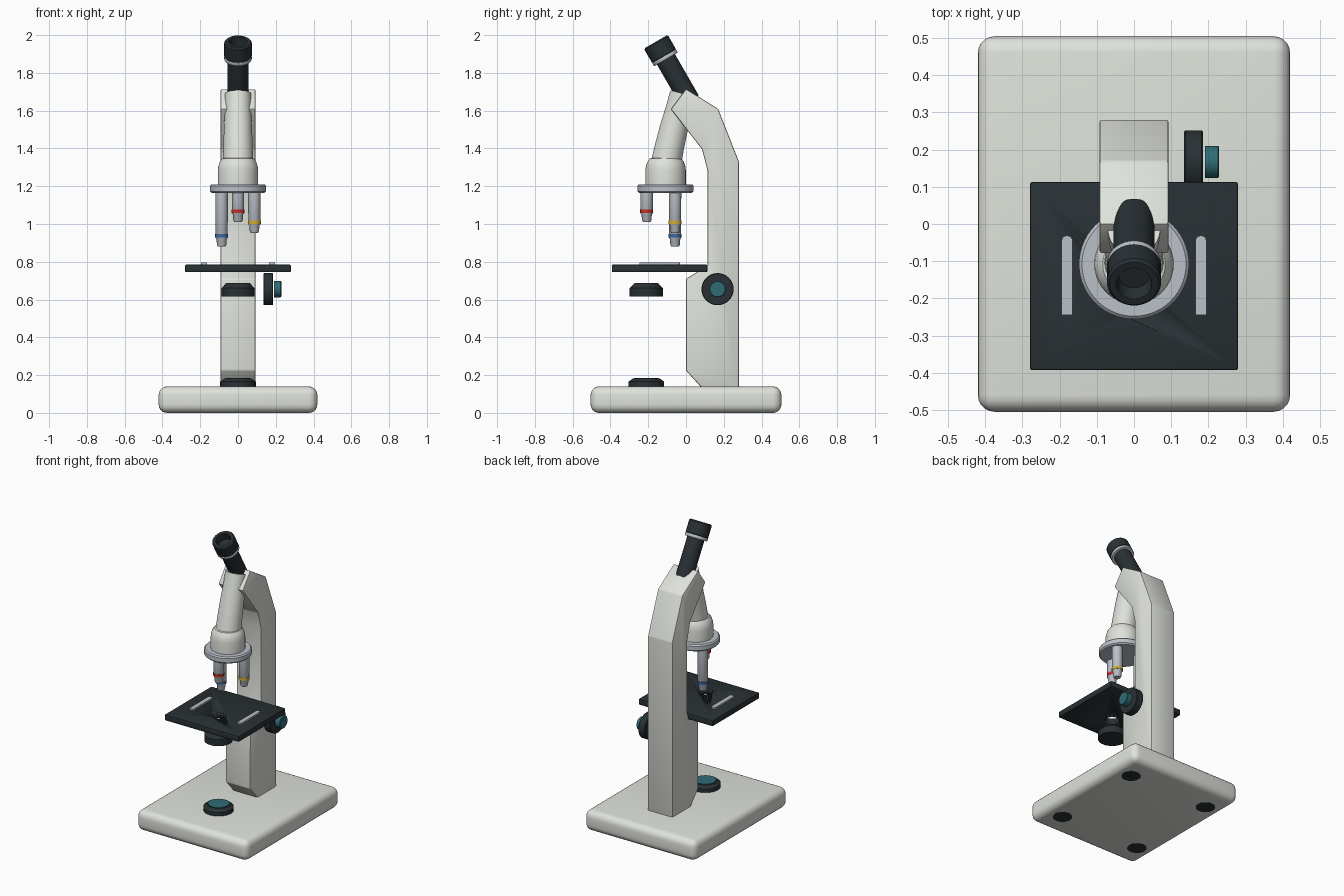
import bpy, bmesh, math
from mathutils import Vector, Matrix

if "Cube" in bpy.data.objects:
    bpy.data.objects.remove(bpy.data.objects["Cube"])


def material(name, rgb):
    m = bpy.data.materials.new(name)
    m.diffuse_color = (*rgb, 1)
    m.use_nodes = True
    m.node_tree.nodes["Principled BSDF"].inputs["Base Color"].default_value = m.diffuse_color
    return m


ENAMEL = material("enamel", (0.74, 0.76, 0.71))
DARK = material("dark", (0.022, 0.03, 0.034))
TEAL = material("teal", (0.03, 0.15, 0.18))
METAL = material("metal", (0.50, 0.53, 0.58))
RED = material("red", (0.55, 0.03, 0.02))
YELLOW = material("yellow", (0.65, 0.42, 0.04))
BLUE = material("blue", (0.04, 0.13, 0.35))


def finish(bm, name, mat, bevel=0, segments=2):
    bmesh.ops.recalc_face_normals(bm, faces=bm.faces)
    mesh = bpy.data.meshes.new(name)
    bm.to_mesh(mesh)
    bm.free()
    ob = bpy.data.objects.new(name, mesh)
    bpy.context.collection.objects.link(ob)
    mesh.materials.append(mat)
    bpy.ops.object.select_all(action='DESELECT')
    bpy.context.view_layer.objects.active = ob
    ob.select_set(True)
    if bevel:
        mod = ob.modifiers.new("bevel", 'BEVEL')
        mod.width, mod.segments = bevel, segments
        mod.limit_method = 'ANGLE'
        mod.angle_limit = math.radians(20)
        bpy.ops.object.modifier_apply(modifier=mod.name)
    bpy.ops.object.shade_smooth_by_angle(angle=math.radians(35))
    return ob


def box(name, lo, hi, mat, bevel=0, segments=2):
    lo, hi = Vector(lo), Vector(hi)
    bm = bmesh.new()
    bmesh.ops.create_cube(bm, size=1)
    for v in bm.verts:
        v.co = (lo + hi) / 2 + v.co * (hi - lo)
    return finish(bm, name, mat, bevel, segments)


def lathe(name, profile, mat, loc=(0, 0, 0), rot=Matrix.Identity(4), n=40):
    """Revolve (radius, height) points about local z; ends are capped."""
    bm = bmesh.new()
    rings = [[bm.verts.new((r * math.cos(2 * math.pi * i / n),
                            r * math.sin(2 * math.pi * i / n), z))
              for i in range(n)] for r, z in profile]
    for a, b in zip(rings, rings[1:]):
        for i in range(n):
            j = (i + 1) % n
            bm.faces.new((a[i], a[j], b[j], b[i]))
    bm.faces.new(rings[0])
    bm.faces.new(rings[-1])
    bm.transform(Matrix.Translation(loc) @ rot)
    return finish(bm, name, mat)


def prism(name, points, depth, mat, bevel=0):
    """Extrude a 3D outline along a depth vector."""
    bm = bmesh.new()
    face = bm.faces.new([bm.verts.new(p) for p in points])
    out = bmesh.ops.extrude_face_region(bm, geom=[face])
    bmesh.ops.translate(bm, vec=depth,
                        verts=[v for v in out['geom'] if isinstance(v, bmesh.types.BMVert)])
    return finish(bm, name, mat, bevel)


# base and feet
box("base", (-0.42, -0.505, 0), (0.42, 0.505, 0.14), ENAMEL, 0.045, 5)
for sx in (-1, 1):
    for sy in (-1, 1):
        lathe("foot", [(0.06, -0.001), (0.06, 0.03)], DARK, (sx * 0.3, sy * 0.33, 0))

# arm
arm = [(0.085, 0.13), (0.28, 0.13), (0.28, 1.33), (0.17, 1.61), (0, 1.715), (-0.08, 1.608),
       (0.085, 1.395), (0.115, 1.28), (0.115, 0.78), (0, 0.71), (0, 0.225)]
prism("arm", [(-0.093, y, z) for y, z in arm], (0.186, 0, 0), ENAMEL, 0.007)

# curved body tube
path = [(-0.105, 1.325, 0.08), (-0.085, 1.42, 0.077), (-0.061, 1.52, 0.074),
        (-0.037, 1.61, 0.07), (-0.015, 1.69, 0.07)]
bm = bmesh.new()
rings = []
for k, (y, z, r) in enumerate(path):
    p, q = path[max(k - 1, 0)], path[min(k + 1, len(path) - 1)]
    normal = Vector((0, -(q[1] - p[1]), q[0] - p[0])).normalized()
    rings.append([bm.verts.new(Vector((0, y, z)) + Vector((r * math.cos(a), 0, 0))
                               + normal * r * math.sin(a))
                  for a in [2 * math.pi * i / 40 for i in range(40)]])
for a, b in zip(rings, rings[1:]):
    for i in range(40):
        j = (i + 1) % 40
        bm.faces.new((a[i], a[j], b[j], b[i]))
bm.faces.new(rings[0])
bm.faces.new(rings[-1])
finish(bm, "body_tube", ENAMEL)

# eyepiece, tilted forwards
tilt = Matrix.Rotation(math.radians(30), 4, 'X')
eye = (0, -0.16, 1.965)
lathe("eyepiece_tube", [(0.055, -0.36), (0.055, -0.08)], DARK, eye, tilt)
lathe("eyepiece_ring", [(0.071, -0.108), (0.073, -0.104), (0.073, -0.092), (0.071, -0.088)],
      METAL, eye, tilt)
lathe("eyepiece_cap", [(0.068, -0.09), (0.073, -0.085), (0.073, -0.008), (0.066, 0),
                       (0.048, 0), (0.042, -0.05)], DARK, eye, tilt)

# nosepiece
cy = -0.108
lathe("nosepiece_housing", [(0.107, 1.205), (0.107, 1.285), (0.104, 1.307), (0.096, 1.33),
                            (0.084, 1.346), (0.06, 1.353)], ENAMEL, (0, cy, 0))
lathe("nosepiece_disc", [(0.14, 1.165), (0.148, 1.173), (0.148, 1.202), (0.14, 1.21)],
      METAL, (0, cy, 0), n=56)

# objectives
for angle, tip, band in ((-90, 1.01, RED), (30, 0.953, YELLOW), (150, 0.88, BLUE)):
    a = math.radians(angle)
    loc = (0.1 * math.cos(a), cy + 0.1 * math.sin(a), 0)
    lathe("objective", [(0.02, tip), (0.025, tip + 0.01), (0.027, tip + 0.038),
                        (0.032, tip + 0.046), (0.033, 1.17)], METAL, loc, n=28)
    lathe("objective_band", [(0.0345, tip + 0.048), (0.0345, tip + 0.066)], band, loc, n=28)

# stage with light hole
ly = -0.21
stage = box("stage", (-0.28, -0.393, 0.745), (0.28, 0.113, 0.785), DARK, 0.006)
cutter = lathe("hole_cutter", [(0.045, 0.7), (0.045, 0.83)], DARK, (0, ly, 0))
mod = stage.modifiers.new("hole", 'BOOLEAN')
mod.operation, mod.object = 'DIFFERENCE', cutter
bpy.context.view_layer.objects.active = stage
bpy.ops.object.modifier_apply(modifier=mod.name)
bpy.data.objects.remove(cutter)

# stage clips
for sx in (-1, 1):
    arc = [(0.015 * math.cos(math.pi * i / 8), -0.046 + 0.015 * math.sin(math.pi * i / 8))
           for i in range(9)]
    prism("stage_clip", [(sx * 0.18 + x, y, 0.784)
                         for x, y in arc + [(-0.015, -0.245), (0.015, -0.245)]],
          (0, 0, 0.012), METAL)

# condenser and lamp
lathe("condenser", [(0.088, 0.615), (0.088, 0.66), (0.062, 0.687)], DARK, (0, ly, 0))
lathe("lamp_housing", [(0.094, 0.135), (0.094, 0.165), (0.072, 0.182)], DARK, (0, ly, 0))
lathe("lamp_glass", [(0.064, 0.17), (0.064, 0.185)], TEAL, (0, ly, 0))

# focus knobs on the right side
side = Matrix.Rotation(math.radians(90), 4, 'Y')
knob = (0, 0.167, 0.655)
lathe("coarse_knob", [(0.082, 0.135), (0.085, 0.138), (0.085, 0.182), (0.082, 0.185)],
      DARK, knob, side)
lathe("fine_knob", [(0.043, 0.191), (0.043, 0.226), (0.04, 0.229)], TEAL, knob, side)
